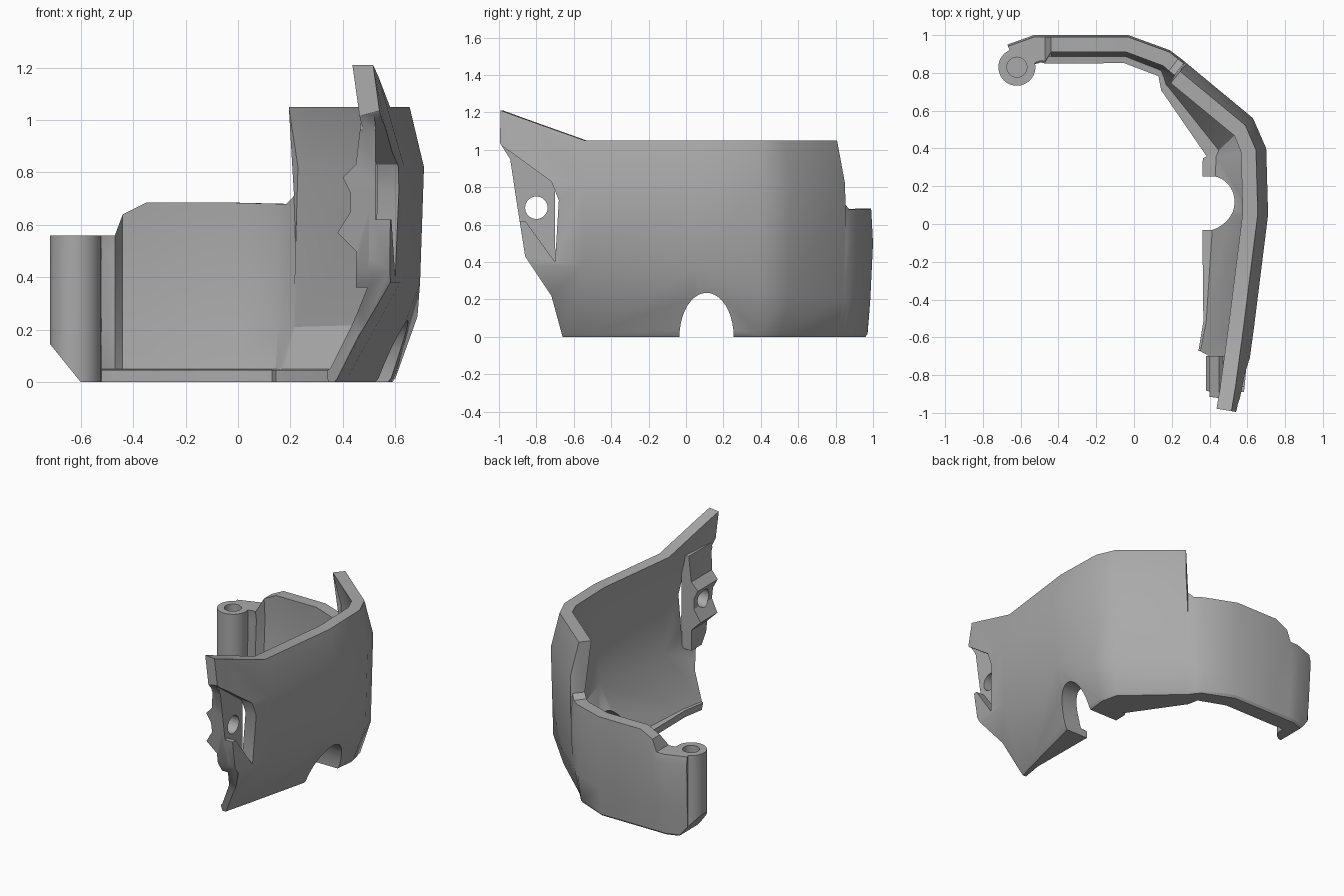
import bpy
import bmesh
import math
from mathutils import Vector

cube = bpy.data.objects.get("Cube")
if cube:
    bpy.data.objects.remove(cube, do_unlink=True)

grey = bpy.data.materials.new("plain grey")
grey.use_nodes = True
colour = (0.4, 0.4, 0.4, 1)
grey.diffuse_color = colour
grey.node_tree.nodes["Principled BSDF"].inputs["Base Color"].default_value = colour


def add_object(name, bm):
    bmesh.ops.recalc_face_normals(bm, faces=bm.faces)
    mesh = bpy.data.meshes.new(name)
    bm.to_mesh(mesh)
    bm.free()
    mesh.materials.append(grey)
    obj = bpy.data.objects.new(name, mesh)
    bpy.context.collection.objects.link(obj)
    return obj


def loft(name, rings):
    """Closed rings of equal length, bridged and capped."""
    bm = bmesh.new()
    loops = [[bm.verts.new(p) for p in ring] for ring in rings]
    count = len(loops[0])
    for a, b in zip(loops, loops[1:]):
        for i in range(count):
            j = (i + 1) % count
            bm.faces.new((a[i], a[j], b[j], b[i]))
    bm.faces.new(loops[0])
    bm.faces.new(loops[-1])
    return add_object(name, bm)


def prism(name, outline, axis, start, end):
    """Extrude a 2D outline along one axis."""
    def place(p, depth):
        point = list(p)
        point.insert(axis, depth)
        return point
    return loft(name, [[place(p, d) for p in outline] for d in (start, end)])


def ellipse(u, v, ru, rv, steps=40):
    angles = [math.tau * i / steps for i in range(steps)]
    return [(u + ru * math.cos(a), v + rv * math.sin(a)) for a in angles]


def cut(target, cutter):
    mod = target.modifiers.new("cut", 'BOOLEAN')
    mod.operation = 'DIFFERENCE'
    mod.solver = 'EXACT'
    mod.object = cutter
    bpy.context.view_layer.objects.active = target
    bpy.ops.object.modifier_apply(modifier=mod.name)


# Curved wall stations: x, y, top height, bevel height, bottom inset, flange depth
stations = [
    (.57, -1, 1.21, .38, .27, .29),
    (.59, -.88, 1.167, .38, .26, .28),
    (.635, -.55, 1.05, .38, .22, .27),
    (.71, .05, 1.05, .38, .15, .35),
    (.7, .4, 1.05, .25, .1, .34),
    (.63, .56, 1.05, .22, .08, .32),
    (.28, .85, 1.05, .21, .06, .2),
    (.27, .858, .71, .21, .06, .2),
    (.24, .882, .68, .2, .05, .17),
    (.19, .92, .68, .2, .04, .15),
    (-.03, 1, .685, .2, .03, .15),
    (-.35, 1, .685, .2, .03, .15),
    (-.44, 1, .64, .2, .03, .15),
    (-.47, 1, .56, .2, .03, .15),
    (-.53, 1, .56, .2, .03, .15),
    (-.67, .95, .56, .2, .03, .14),
]
rings = []
for i, (x, y, top, bevel, inset, flange) in enumerate(stations):
    before = stations[max(i - 1, 0)]
    after = stations[min(i + 1, len(stations) - 1)]
    along = Vector((after[0] - before[0], after[1] - before[1])).normalized()
    inward = Vector((-along.y, along.x))
    tall = top > 1
    thick = .13 if top < .6 else .08
    lean = .055 if tall else .01
    shoulder = .82 if tall else .5
    foot = inset + .7 * (flange - inset)
    profile = [
        (inset + .012, 0), (inset, .015), (.015, bevel), (0, shoulder), (lean, top),
        (lean + thick, top), (thick, shoulder), (.015 + thick, bevel),
        (foot, .05), (flange, .045), (flange, 0),
    ]
    rings.append([(x + inward.x * d, y + inward.y * d, z) for d, z in profile])
wall = loft("curved_wall", rings)

# Hinge barrel with its pin hole
barrel = prism("hinge_barrel", ellipse(-.62, .83, .098, .098, 48), 2, 0, .56)

# Inner screw pad with two pointed ridges
pad = prism("screw_pad", [
    (.525, 1), (.47, 1), (.45, .83), (.4, .78), (.43, .72), (.43, .65),
    (.38, .57), (.45, .5), (.45, .36), (.525, .36)], 1, -.95, -.7)

# Cutters: slanted front, side recess, screw hole, floor arch, hinge chamfer, pin hole
front = prism("front_cutter", [
    (-1.3, -.1), (-.66, -.1), (-.66, 0), (-.72, .22), (-.86, .43), (-.91, .75),
    (-.94, .95), (-1.01, 1.06), (-1.3, 1.06)], 0, -.2, 1.2)
recess = prism("recess_cutter", [
    (-1.1, 1.1), (-.94, .99), (-.72, .83), (-.68, .73), (-.7, .4),
    (-.86, .62), (-1.1, .62)], 0, .522, 1)
hole = prism("hole_cutter", ellipse(-.8, .69, .06, .06), 0, .2, 1)
arch = prism("arch_cutter", ellipse(.11, 0, .145, .235), 0, .2, 1)
chamfer = prism("chamfer_cutter", [(-.9, .37), (-.9, -.1), (-.52, -.1)], 1, .5, 1.2)
pin = prism("pin_cutter", ellipse(-.62, .83, .053, .053), 2, .3, .7)

jobs = {
    wall: (front, recess, hole, arch, chamfer, pin),
    pad: (front, hole),
    barrel: (chamfer, pin),
}
for part, cutters in jobs.items():
    for cutter in cutters:
        cut(part, cutter)
for cutter in (front, recess, hole, arch, chamfer, pin):
    bpy.data.objects.remove(cutter, do_unlink=True)

# Smooth shading with sharp edges kept
for part in jobs:
    bpy.ops.object.select_all(action='DESELECT')
    part.select_set(True)
    bpy.context.view_layer.objects.active = part
    bpy.ops.object.shade_smooth_by_angle(angle=math.radians(30))
